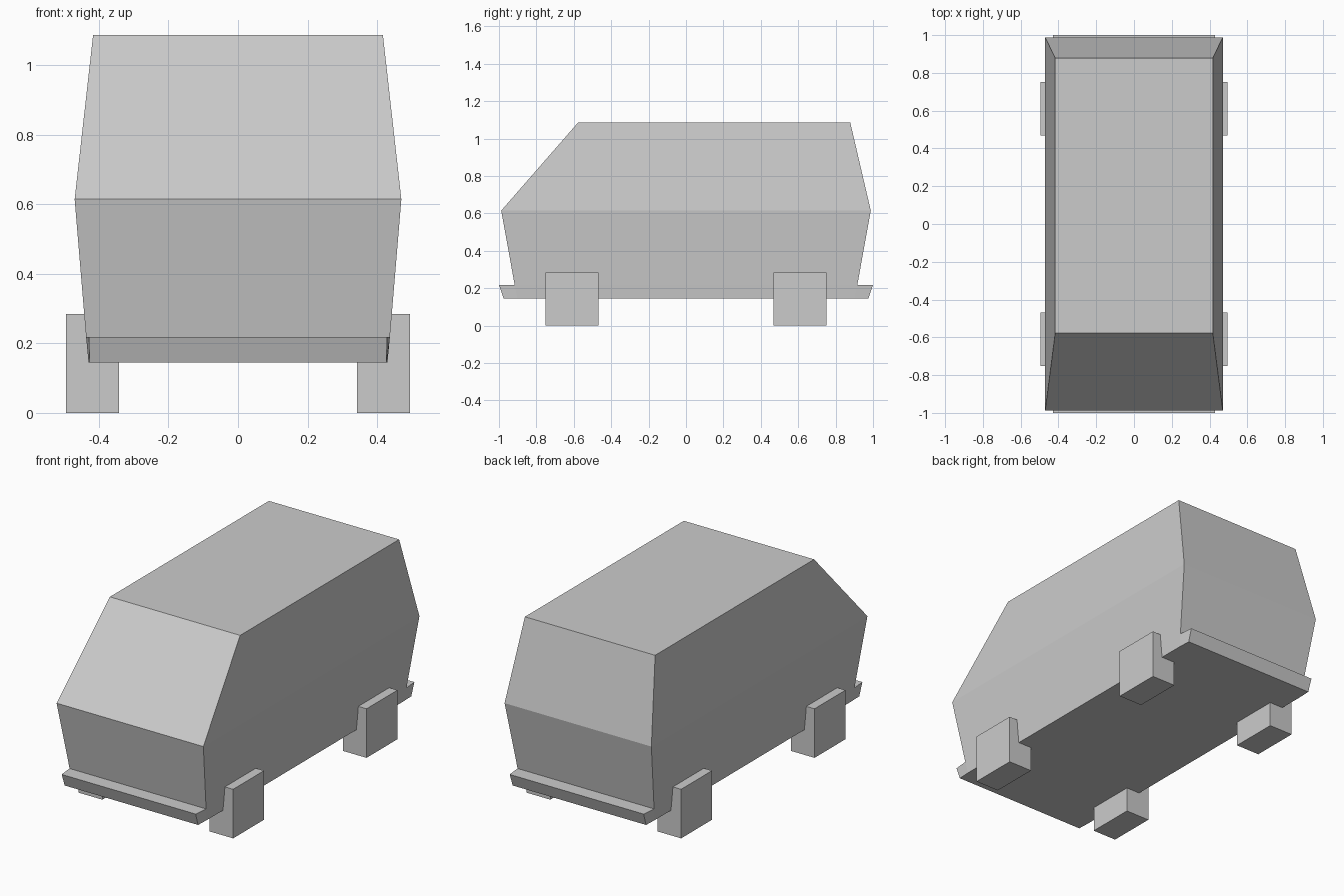
import bpy
import bmesh
from mathutils import Vector

if "Cube" in bpy.data.objects:
    bpy.data.objects.remove(bpy.data.objects["Cube"])


def finish(bm, name):
    bmesh.ops.recalc_face_normals(bm, faces=bm.faces)
    mesh = bpy.data.meshes.new(name)
    bm.to_mesh(mesh)
    bm.free()
    obj = bpy.data.objects.new(name, mesh)
    bpy.context.collection.objects.link(obj)
    return obj


# Van body: stacked rectangles (z, half width, front y, back y)
levels = [
    (0.145, 0.430, -0.902, 0.902),
    (0.218, 0.437, -0.916, 0.916),
    (0.615, 0.470, -0.988, 0.988),
    (1.087, 0.417, -0.576, 0.878),
]
bm = bmesh.new()
rings = [[bm.verts.new(p) for p in
          ((-w, f, z), (w, f, z), (w, b, z), (-w, b, z))]
         for z, w, f, b in levels]
bm.faces.new(rings[0])
bm.faces.new(rings[-1])
sides = []
for low, high in zip(rings, rings[1:]):
    for i in range(4):
        j = (i + 1) % 4
        sides.append(bm.faces.new((low[i], low[j], high[j], high[i])))
bmesh.ops.recalc_face_normals(bm, faces=bm.faces)

# Bumpers: pull the lowest front and back faces outward, slightly tapered
for face, s in ((sides[0], -1), (sides[2], 1)):
    new = bmesh.ops.extrude_discrete_faces(bm, faces=[face])["faces"][0]
    for v in new.verts:
        top = v.co.z > 0.18
        x = 0.429 if top else 0.427
        v.co = Vector((x if v.co.x > 0 else -x,
                       s * (1.0 if top else 0.975), v.co.z))
finish(bm, "van_body")

# Wheels: square blocks sunk into the body sides
for end, y in (("front", -0.61), ("back", 0.61)):
    for side, x in (("left", -0.419), ("right", 0.419)):
        bm = bmesh.new()
        bmesh.ops.create_cube(bm, size=1)
        bmesh.ops.scale(bm, vec=(0.152, 0.283, 0.284), verts=bm.verts)
        bmesh.ops.translate(bm, vec=(x, y, 0.142), verts=bm.verts)
        finish(bm, f"{end}_{side}_wheel")
